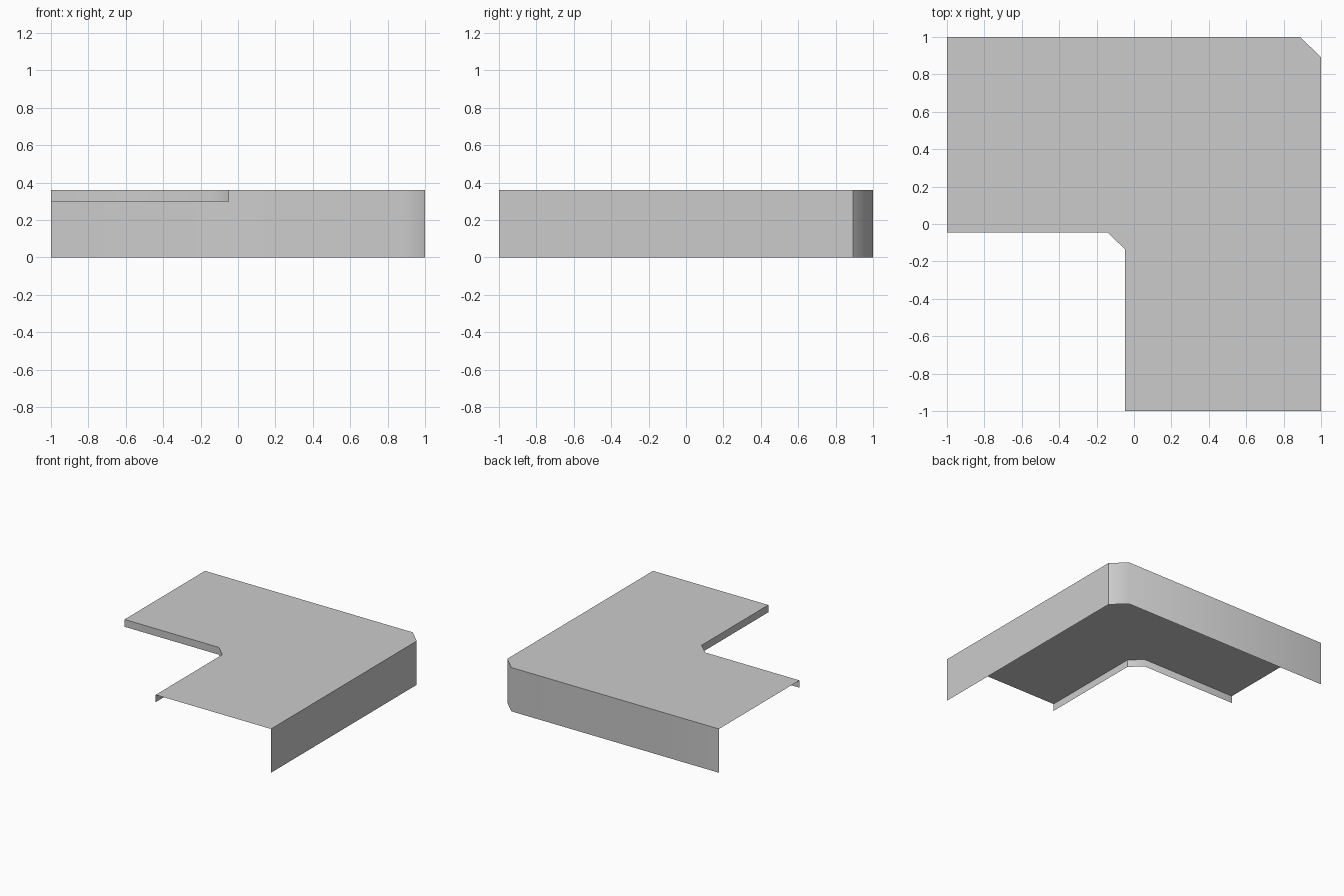
import bpy, bmesh, math

cube = bpy.data.objects.get("Cube")
if cube:
    bpy.data.objects.remove(cube, do_unlink=True)

grey = bpy.data.materials.new("plain grey")
grey.use_nodes = True
grey.diffuse_color = (0.6, 0.6, 0.6, 1)
grey.node_tree.nodes["Principled BSDF"].inputs["Base Color"].default_value = grey.diffuse_color

HEIGHT = 0.36
LIP = 0.06

# Corner paths in plan, each with a chamfer, ordered around the outline
outer = [(1, -1), (1, 0.892), (0.888, 1), (-1, 1)]
inner = [(-1, -0.045), (-0.142, -0.045), (-0.048, -0.135), (-0.048, -1)]


def skirt(bm, path, rim, depth):
    """Hang a sheet of the given depth below the matching rim vertices."""
    low = [bm.verts.new((x, y, HEIGHT - depth)) for x, y in path]
    for i in range(len(path) - 1):
        bm.faces.new((rim[i], low[i], low[i + 1], rim[i + 1]))


# Folded sheet: flat L-shaped top, tall outer wall, short inner lip, open ends
bm = bmesh.new()
rims = [[bm.verts.new((x, y, HEIGHT)) for x, y in path] for path in (outer, inner)]
bm.faces.new(rims[0] + rims[1])
skirt(bm, outer, rims[0], HEIGHT)
skirt(bm, inner, rims[1], LIP)
bm.normal_update()

mesh = bpy.data.meshes.new("corner_cover")
bm.to_mesh(mesh)
bm.free()
mesh.materials.append(grey)
cover = bpy.data.objects.new("corner_cover", mesh)
bpy.context.collection.objects.link(cover)

# Smooth the chamfers into the walls, keep the folds sharp
bpy.context.view_layer.objects.active = cover
cover.select_set(True)
bpy.ops.object.shade_smooth_by_angle(angle=math.radians(45))
